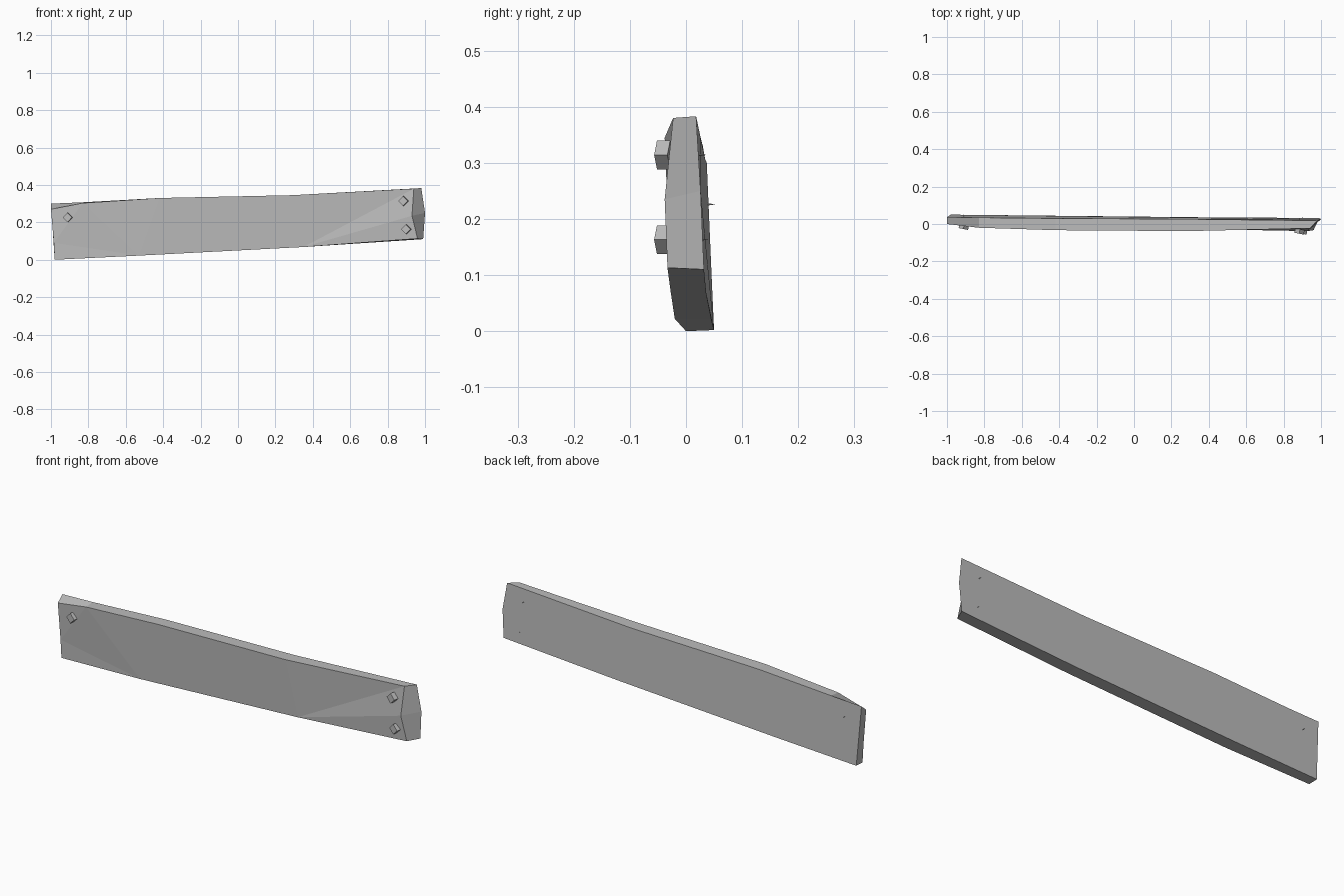
import bpy, bmesh
from math import pi
from mathutils import Matrix, Vector

cube = bpy.data.objects.get("Cube")
if cube:
    bpy.data.objects.remove(cube, do_unlink=True)

grey = bpy.data.materials.new("plain grey")
grey.use_nodes = True
GREY = (0.5, 0.5, 0.5, 1)
grey.diffuse_color = GREY
grey.node_tree.nodes["Principled BSDF"].inputs["Base Color"].default_value = GREY


def finish(bm, name):
    bmesh.ops.recalc_face_normals(bm, faces=bm.faces)
    mesh = bpy.data.meshes.new(name)
    bm.to_mesh(mesh)
    bm.free()
    mesh.materials.append(grey)
    obj = bpy.data.objects.new(name, mesh)
    bpy.context.collection.objects.link(obj)
    return obj


# Plank: matching front and back outlines, clockwise from the upper left
front = [(-1, 0, .27), (-.83, -.02, .303), (-.42, -.033, .33), (.29, -.038, .345),
         (.94, -.023, .38), (.93, -.038, .235), (.96, -.033, .113), (.35, -.027, .068),
         (-.53, -.02, .022), (-.98, 0, 0), (-.985, 0, .09)]
back = [(-1, .037, .3), (-.83, .034, .307), (-.42, .03, .33), (.29, .026, .345),
        (.98, .018, .383), (1, .026, .25), (.99, .032, .11), (.35, .036, .068),
        (-.53, .045, .022), (-.98, .05, .002), (-.986, .046, .09)]
bm = bmesh.new()
f = [bm.verts.new(p) for p in front]
b = [bm.verts.new(p) for p in back]
# Hewn facets at both ends of the front
for facet in ((0, 1, 10), (1, 8, 10), (10, 8, 9), (1, 2, 8), (2, 3, 7, 8),
              (3, 4, 7), (4, 5, 7), (5, 6, 7)):
    bm.faces.new([f[i] for i in facet])
bm.faces.new(b)
for i in range(len(f)):
    j = (i + 1) % len(f)
    bm.faces.new((f[i], f[j], b[j], b[i]))
finish(bm, "plank")


# Nails: square head turned on its corner, with a spike through the plank
def nail(name, x, y, z, tip, turn):
    bm = bmesh.new()
    head = bmesh.ops.create_cube(bm, size=1)["verts"]
    bmesh.ops.scale(bm, vec=(.036, .024, .036), verts=head)
    bmesh.ops.rotate(bm, matrix=Matrix.Rotation(pi / 4, 3, 'Y'), verts=head)
    bmesh.ops.rotate(bm, matrix=Matrix.Rotation(turn, 3, 'Z'), verts=head)
    bmesh.ops.translate(bm, vec=Vector((x, y, z)), verts=head)
    spike = bmesh.ops.create_cone(bm, cap_ends=True, segments=4, radius1=.01,
                                  radius2=0, depth=tip - y)["verts"]
    bmesh.ops.rotate(bm, matrix=Matrix.Rotation(-pi / 2, 3, 'X'), verts=spike)
    bmesh.ops.translate(bm, vec=Vector((x, (y + tip) / 2, z)), verts=spike)
    finish(bm, name)


nail("left_upper_nail", .885, -.04, .314, .038, -.2)
nail("left_lower_nail", .9, -.04, .163, .04, -.2)
nail("right_nail", -.91, -.015, .226, .053, -.2)
